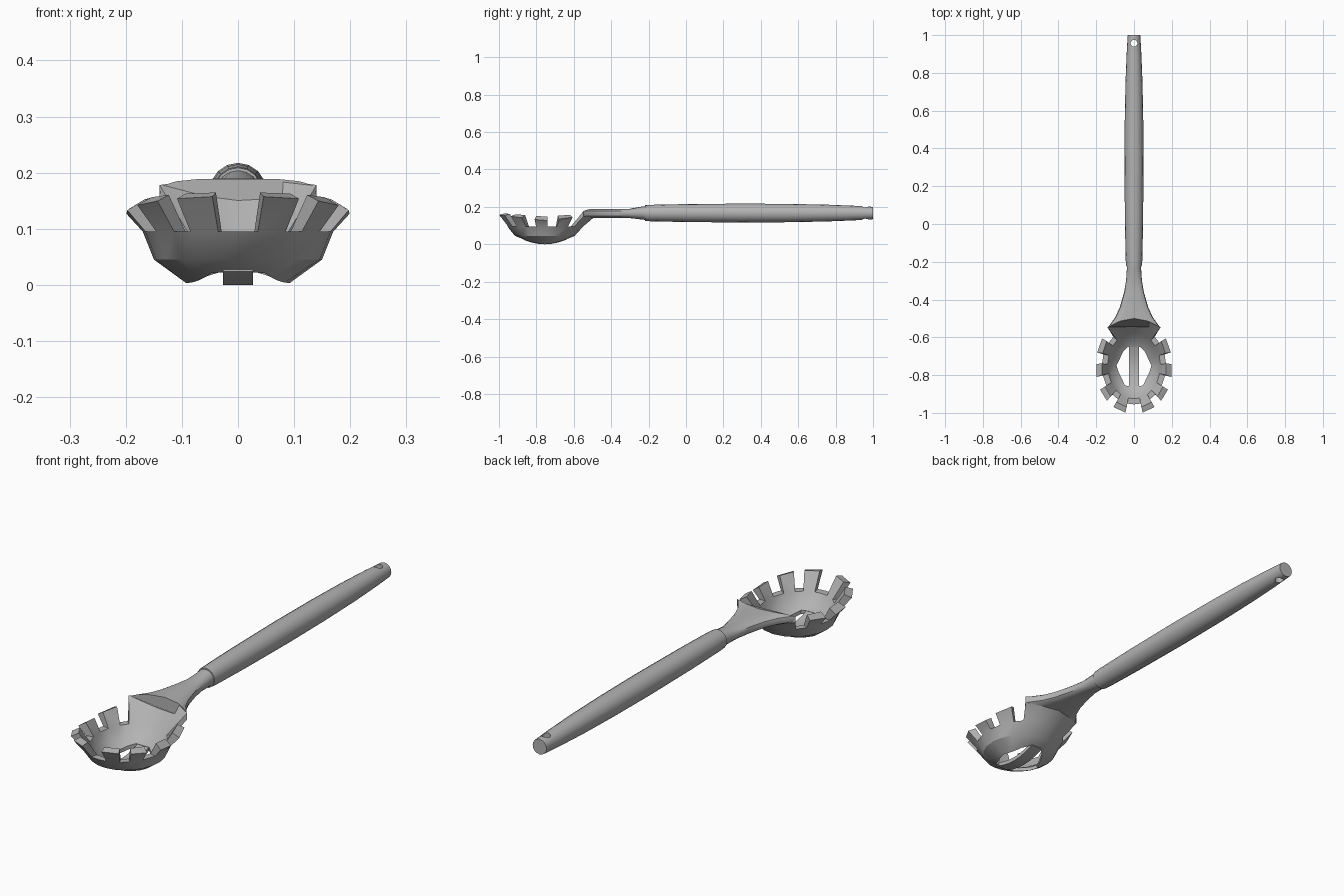
import bpy, bmesh
from math import sin, cos, pi, radians, copysign

cube = bpy.data.objects.get("Cube")
if cube:
    bpy.data.objects.remove(cube, do_unlink=True)

GREY = (0.45, 0.45, 0.45, 1)
mat = bpy.data.materials.new("utensil_grey")
mat.use_nodes = True
mat.diffuse_color = GREY
mat.node_tree.nodes["Principled BSDF"].inputs["Base Color"].default_value = GREY


def make_object(name, bm):
    bmesh.ops.recalc_face_normals(bm, faces=bm.faces)
    mesh = bpy.data.meshes.new(name)
    bm.to_mesh(mesh)
    bm.free()
    mesh.materials.append(mat)
    obj = bpy.data.objects.new(name, mesh)
    bpy.context.collection.objects.link(obj)
    return obj


def activate(obj):
    bpy.ops.object.select_all(action='DESELECT')
    obj.select_set(True)
    bpy.context.view_layer.objects.active = obj


def smooth(obj, angle=35):
    activate(obj)
    bpy.ops.object.shade_smooth_by_angle(angle=radians(angle))


def loft(name, sections):
    """Skin a list of closed sections and cap both ends."""
    bm = bmesh.new()
    rings = [[bm.verts.new(p) for p in s] for s in sections]
    for a, b in zip(rings, rings[1:]):
        for i in range(len(a)):
            j = (i + 1) % len(a)
            bm.faces.new((a[i], a[j], b[j], b[i]))
    bm.faces.new(rings[0])
    bm.faces.new(rings[-1])
    return make_object(name, bm)


def spow(v, e):
    return copysign(abs(v) ** e, v)


def oval(y, w, h, zc, bow=0.0, e=1.0, n=16):
    """Rounded section across the handle; bow sweeps its sides forward."""
    pts = []
    for k in range(n):
        a = 2 * pi * k / n
        u = spow(cos(a), e)
        pts.append((w * u, y - bow * u * u, zc + h * spow(sin(a), e)))
    return pts


# Handle grip with a hanging hole
grip = [(-0.22, 0.042), (-0.19, 0.044), (0, 0.048), (0.3, 0.0505), (0.55, 0.049),
        (0.75, 0.045), (0.9, 0.039), (0.97, 0.035), (1.0, 0.033)]
handle = loft("handle", [oval(y, r, r, 0.167) for y, r in grip])
cutter = loft("hole_cutter", [[(0.018 * cos(k * pi / 8), 0.957 + 0.018 * sin(k * pi / 8), z)
                               for k in range(16)] for z in (0.05, 0.3)])
cutter.hide_render = True
cut = handle.modifiers.new("hanging_hole", 'BOOLEAN')
cut.operation = 'DIFFERENCE'
cut.object = cutter
activate(handle)
bpy.ops.object.modifier_apply(modifier=cut.name)
bpy.data.objects.remove(cutter, do_unlink=True)
smooth(handle)

# Flared neck between grip and bowl
neck = loft("neck", [
    oval(-0.20, 0.039, 0.039, 0.167), oval(-0.24, 0.038, 0.034, 0.167),
    oval(-0.30, 0.042, 0.025, 0.165, 0, 0.8), oval(-0.36, 0.052, 0.025, 0.165, 0, 0.7),
    oval(-0.43, 0.075, 0.025, 0.165, 0.01, 0.7), oval(-0.47, 0.10, 0.025, 0.165, 0.025, 0.7),
    oval(-0.50, 0.14, 0.025, 0.165, 0.05, 0.7)])
smooth(neck)

# Bowl: angles run from the front round the left side to the back, then mirror
half = [0, 12, 30, 42, 59, 76, 93, 108, 127, 140, 160, 180]
angles = half + [360 - a for a in reversed(half[1:-1])]
TEETH = [(12, 30), (42, 59), (76, 93), (108, 127)]


def ring_point(a, rx, front, back, z):
    t = radians(a)
    mid, ry = (front + back) / 2, (back - front) / 2
    return [rx * sin(t), mid - ry * cos(t), z]


def opening_point(a, z):
    """Six-sided opening in the bottom, lifted toward front and back."""
    dx, dy = 0.165 * sin(radians(a)), 0.2 * cos(radians(a))
    s = 1 / max(abs(dx) / 0.095 + abs(dy) / 0.2, abs(dy) / 0.105)
    return [dx * s, -0.755 - dy * s, z + 0.02 * (dy * s / 0.105) ** 2]


def tip_point(a, base, inner, lip):
    """Raised end of a tooth, or of the tall lip that meets the neck."""
    t, c = radians(a), cos(radians(a))
    if lip:
        u = (180 - a) / 40
        z = 0.19 - 0.012 * u * u if inner else 0.14 + 0.01 * abs(u)
        return (0.14 * u, -0.497 - 0.05 * u * u, z)
    out = 0.028 + 0.022 * abs(c)
    z = 0.147 + 0.018 * abs(c) if inner else 0.125 + 0.033 * abs(c)
    return (base.x + out * sin(t), base.y - out * c, z)


def raised(i):
    """Return 'tooth', 'lip' or None for the rim segment starting at angle i."""
    a = angles[i % len(angles)]
    b = angles[(i + 1) % len(angles)] or 360
    if a >= 140 and b <= 220:
        return 'lip'
    lo, hi = (a, b) if b <= 180 else (360 - b, 360 - a)
    return 'tooth' if (lo, hi) in TEETH else None


bm = bmesh.new()
columns = []
for a in angles:
    pts = [ring_point(a, 0.140, -0.925, -0.575, 0.095),   # inner rim
           ring_point(a, 0.125, -0.890, -0.620, 0.052),
           opening_point(a, 0.019),
           opening_point(a, 0.003),
           ring_point(a, 0.150, -0.915, -0.595, 0.045),
           ring_point(a, 0.170, -0.955, -0.550, 0.095)]   # outer rim
    columns.append([bm.verts.new(p) for p in pts])

n = len(angles)
lip_tips = {}
for i in range(n):
    j = (i + 1) % n
    A, B = columns[i], columns[j]
    for k in range(5):
        bm.faces.new((A[k], B[k], B[k + 1], A[k + 1]))
    kind = raised(i)
    if not kind:
        bm.faces.new((A[5], B[5], B[0], A[0]))
        continue
    tips = []
    for idx, col in ((i, A), (j, B)):
        pair = lip_tips.get(idx) if kind == 'lip' else None
        if pair is None:
            pair = [bm.verts.new(tip_point(angles[idx], col[0].co, True, kind == 'lip')),
                    bm.verts.new(tip_point(angles[idx], col[5].co, False, kind == 'lip'))]
            if kind == 'lip':
                lip_tips[idx] = pair
        tips.append(pair)
    (ai, ao), (bi, bo) = tips
    bm.faces.new((A[0], B[0], bi, ai))
    bm.faces.new((A[5], B[5], bo, ao))
    bm.faces.new((ai, bi, bo, ao))
    if not raised(i - 1):
        bm.faces.new((A[0], ai, ao, A[5]))
    if not raised(i + 1):
        bm.faces.new((B[0], bi, bo, B[5]))
smooth(make_object("bowl", bm), 32)

# Curved bar dividing the bottom opening into two slots
sections = []
for y in (-0.87, -0.83, -0.79, -0.755, -0.72, -0.68, -0.64):
    z = 0.02 * ((y + 0.755) / 0.105) ** 2
    sections.append([(-0.027, y, z), (0.027, y, z), (0.027, y, z + 0.017), (-0.027, y, z + 0.017)])
smooth(loft("bottom_bar", sections))
